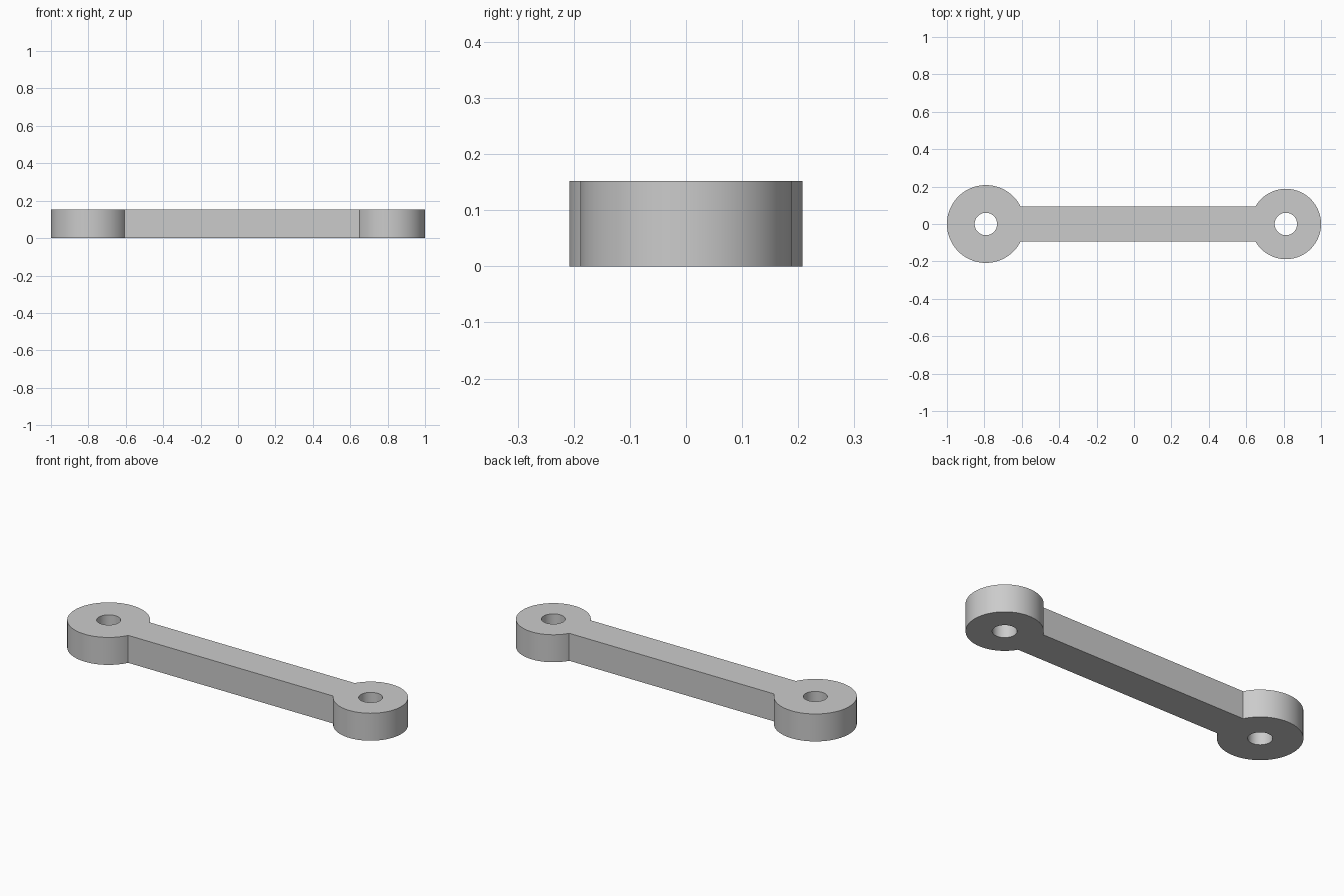
import bpy
import bmesh
from math import asin, cos, pi, sin

cube = bpy.data.objects.get("Cube")
if cube:
    bpy.data.objects.remove(cube, do_unlink=True)

HEIGHT = 0.152
BAR_HALF_WIDTH = 0.094
HOLE_RADIUS = 0.06
BIG_X, BIG_R = -0.792, 0.208
SMALL_X, SMALL_R = 0.812, 0.188


def arc(cx, radius, start, end, steps):
    """Points along an arc, both ends included."""
    angles = [start + (end - start) * i / steps for i in range(steps + 1)]
    return [(cx + radius * cos(a), radius * sin(a), 0) for a in angles]


def add_loop(bm, points):
    verts = [bm.verts.new(p) for p in points]
    return [bm.edges.new((v, verts[(i + 1) % len(verts)])) for i, v in enumerate(verts)]


# Outline: two round ends joined by the straight bar
big = asin(BAR_HALF_WIDTH / BIG_R)
small = asin(BAR_HALF_WIDTH / SMALL_R)
outline = arc(BIG_X, BIG_R, big, 2 * pi - big, 80)
outline += arc(SMALL_X, SMALL_R, small - pi, pi - small, 80)

bm = bmesh.new()
edges = add_loop(bm, outline)

# Pin hole in each end
for x in (BIG_X, SMALL_X):
    edges += add_loop(bm, arc(x, HOLE_RADIUS, 0, 2 * pi, 64)[:-1])

# Fill around the holes and raise to full thickness
bmesh.ops.triangle_fill(bm, edges=edges, use_beauty=True, normal=(0, 0, 1))
raised = bmesh.ops.extrude_face_region(bm, geom=bm.faces[:], use_keep_orig=True)
top = [g for g in raised["geom"] if isinstance(g, bmesh.types.BMVert)]
bmesh.ops.translate(bm, verts=top, vec=(0, 0, HEIGHT))
bmesh.ops.recalc_face_normals(bm, faces=bm.faces[:])

mesh = bpy.data.meshes.new("link_arm")
bm.to_mesh(mesh)
bm.free()
link = bpy.data.objects.new("link_arm", mesh)
bpy.context.collection.objects.link(link)

# Plain grey metal
grey = bpy.data.materials.new("grey")
grey.use_nodes = True
colour = (0.6, 0.6, 0.6, 1)
grey.diffuse_color = colour
grey.node_tree.nodes["Principled BSDF"].inputs["Base Color"].default_value = colour
mesh.materials.append(grey)

# Smooth round walls, crisp rims
bpy.ops.object.select_all(action="DESELECT")
link.select_set(True)
bpy.context.view_layer.objects.active = link
bpy.ops.object.shade_smooth_by_angle(angle=pi / 6)
